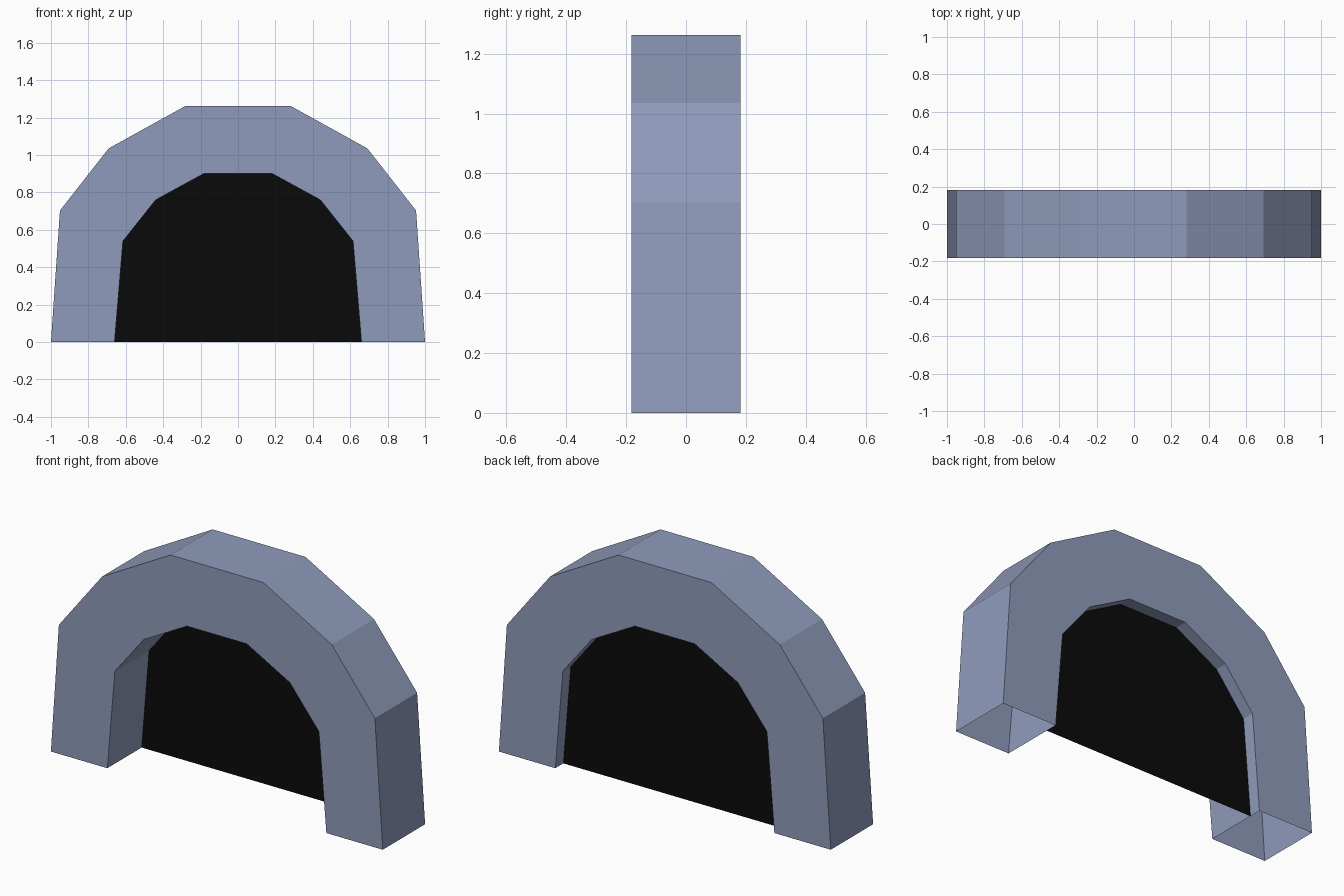
import bpy, bmesh

if "Cube" in bpy.data.objects:
    bpy.data.objects.remove(bpy.data.objects["Cube"])


def material(name, rgb):
    m = bpy.data.materials.new(name)
    m.diffuse_color = (*rgb, 1)
    m.use_nodes = True
    m.node_tree.nodes["Principled BSDF"].inputs["Base Color"].default_value = m.diffuse_color
    return m


def make_object(name, bm, mat):
    me = bpy.data.meshes.new(name)
    bm.to_mesh(me)
    bm.free()
    me.materials.append(mat)
    ob = bpy.data.objects.new(name, me)
    bpy.context.collection.objects.link(ob)
    return ob


def mirrored(half):
    # left half profile (foot to crown) continued down the right side
    return half + [(-x, z) for x, z in reversed(half)]


stone = material("blue_grey_stone", (0.28, 0.33, 0.50))
black = material("black", (0.003, 0.003, 0.003))

outer = mirrored([(-1.0, 0), (-0.952, 0.703), (-0.692, 1.035), (-0.28, 1.263)])
inner = mirrored([(-0.66, 0), (-0.615, 0.54), (-0.44, 0.76), (-0.18, 0.902)])
D = 0.182

# Arch shell: front, back, outer and inner skins; the feet are open underneath
bm = bmesh.new()
ring = lambda pts, y: [bm.verts.new((x, y, z)) for x, z in pts]
of, ob_ = ring(outer, -D), ring(outer, D)
nf, nb = ring(inner, -D), ring(inner, D)
for a, b in ((of, nf), (ob_, of), (nb, ob_), (nf, nb)):
    for i in range(len(a) - 1):
        bm.faces.new((a[i], a[i + 1], b[i + 1], b[i]))
bmesh.ops.recalc_face_normals(bm, faces=bm.faces)
bm.faces.ensure_lookup_table()
front = bm.faces[0]
front.normal_update()
if front.normal.y > 0:
    bmesh.ops.reverse_faces(bm, faces=bm.faces)
make_object("arch", bm, stone)

# Black panel closing the opening, set in from the back
bm = bmesh.new()
bm.faces.new([bm.verts.new((x, 0.113, z)) for x, z in reversed(inner)])
bmesh.ops.recalc_face_normals(bm, faces=bm.faces)
f = next(iter(bm.faces))
f.normal_update()
if f.normal.y > 0:
    f.normal_flip()
make_object("dark_opening", bm, black)
